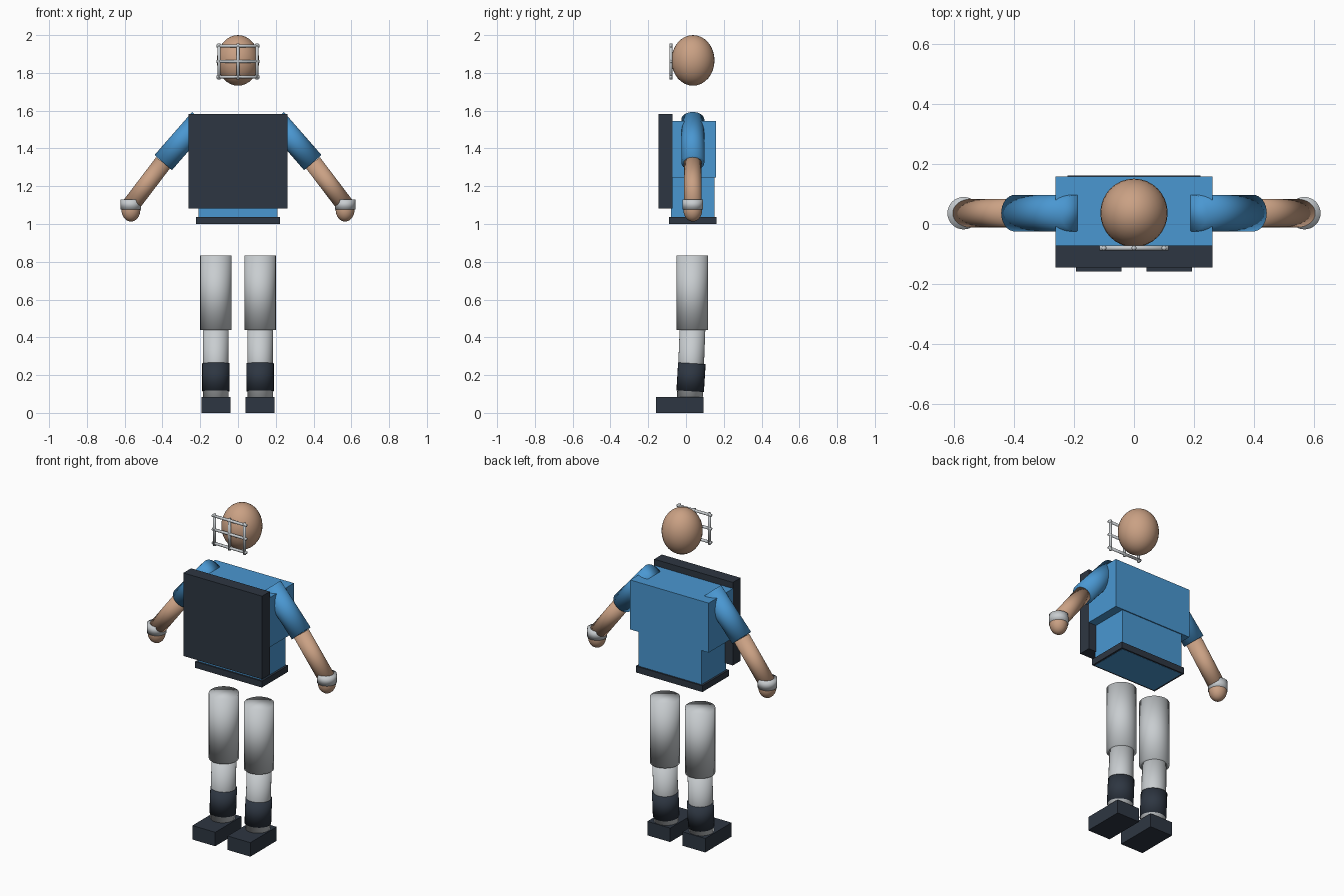
import bpy
from mathutils import Vector

if "Cube" in bpy.data.objects:
    bpy.data.objects.remove(bpy.data.objects["Cube"])


def material(name, rgb):
    m = bpy.data.materials.new(name)
    m.diffuse_color = (*rgb, 1)
    m.use_nodes = True
    m.node_tree.nodes["Principled BSDF"].inputs["Base Color"].default_value = m.diffuse_color
    return m


BLUE = material("blue_shirt", (0.068, 0.31, 0.64))
DARK = material("dark_navy", (0.027, 0.037, 0.054))
SKIN = material("skin", (0.59, 0.355, 0.23))
GREY = material("light_grey", (0.58, 0.61, 0.63))


def finish(name, mat, smooth=False):
    ob = bpy.context.object
    ob.name = name
    ob.data.materials.append(mat)
    if smooth:
        bpy.ops.object.shade_smooth()
    return ob


def box(name, mat, lo, hi):
    lo, hi = Vector(lo), Vector(hi)
    bpy.ops.mesh.primitive_cube_add(size=1, location=(lo + hi) / 2)
    ob = finish(name, mat)
    ob.scale = hi - lo
    return ob


def ellipsoid(name, mat, centre, radii):
    bpy.ops.mesh.primitive_uv_sphere_add(segments=32, ring_count=16, radius=1, location=centre)
    ob = finish(name, mat, True)
    ob.scale = radii
    return ob


def tube(name, mat, a, b, r, sides=32):
    """Smooth cylinder between two points."""
    a, b = Vector(a), Vector(b)
    bpy.ops.mesh.primitive_cylinder_add(vertices=sides, radius=r, depth=(b - a).length,
                                        location=(a + b) / 2)
    ob = finish(name, mat, True)
    ob.rotation_mode = 'QUATERNION'
    ob.rotation_quaternion = (b - a).to_track_quat('Z', 'Y')
    return ob


# Head and face guard
ellipsoid("head", SKIN, (0, 0.037, 1.866), (0.112, 0.114, 0.134))
for i in (-1, 0, 1):
    tube("guard_upright", GREY, (i * 0.1, -0.08, 1.765), (i * 0.1, -0.08, 1.955), 0.008, 12)
    z = 1.861 + i * 0.082
    tube("guard_crossbar", GREY, (-0.114, -0.08, z), (0.114, -0.08, z), 0.008, 12)

# Torso, chest protector and belt
box("upper_torso", BLUE, (-0.262, -0.072, 1.247), (0.262, 0.158, 1.545))
box("lower_torso", BLUE, (-0.21, -0.08, 0.999), (0.21, 0.152, 1.25))
box("chest_protector", DARK, (-0.262, -0.145, 1.082), (0.262, -0.072, 1.582))
box("belt", DARK, (-0.222, -0.09, 1.0), (0.222, 0.161, 1.038))

Y = 0.036
for s, side in ((-1, "right"), (1, "left")):
    # Arm
    shoulder, elbow = (s * 0.197, Y, 1.553), (s * 0.396, Y, 1.325)
    wrist = (s * 0.567, Y, 1.1)
    tube(side + "_sleeve", BLUE, shoulder, elbow, 0.061)
    tube(side + "_forearm", SKIN, elbow, wrist, 0.047)
    tube(side + "_wristband", GREY, (s * 0.567, Y, 1.077), (s * 0.567, Y, 1.13), 0.054)
    ellipsoid(side + "_hand", SKIN, (s * 0.567, Y, 1.075), (0.05, 0.05, 0.062))
    # Leg
    x = s * 0.117
    tube(side + "_thigh", GREY, (x, 0.033, 0.44), (x, 0.033, 0.832), 0.083)
    tube(side + "_shin", GREY, (x, 0.02, 0.07), (x, 0.035, 0.46), 0.068)
    tube(side + "_sock", DARK, (x, 0.022, 0.115), (x, 0.031, 0.262), 0.073, 24)
    box(side + "_shoe", DARK, (x - 0.076, -0.158, 0), (x + 0.076, 0.092, 0.084))
